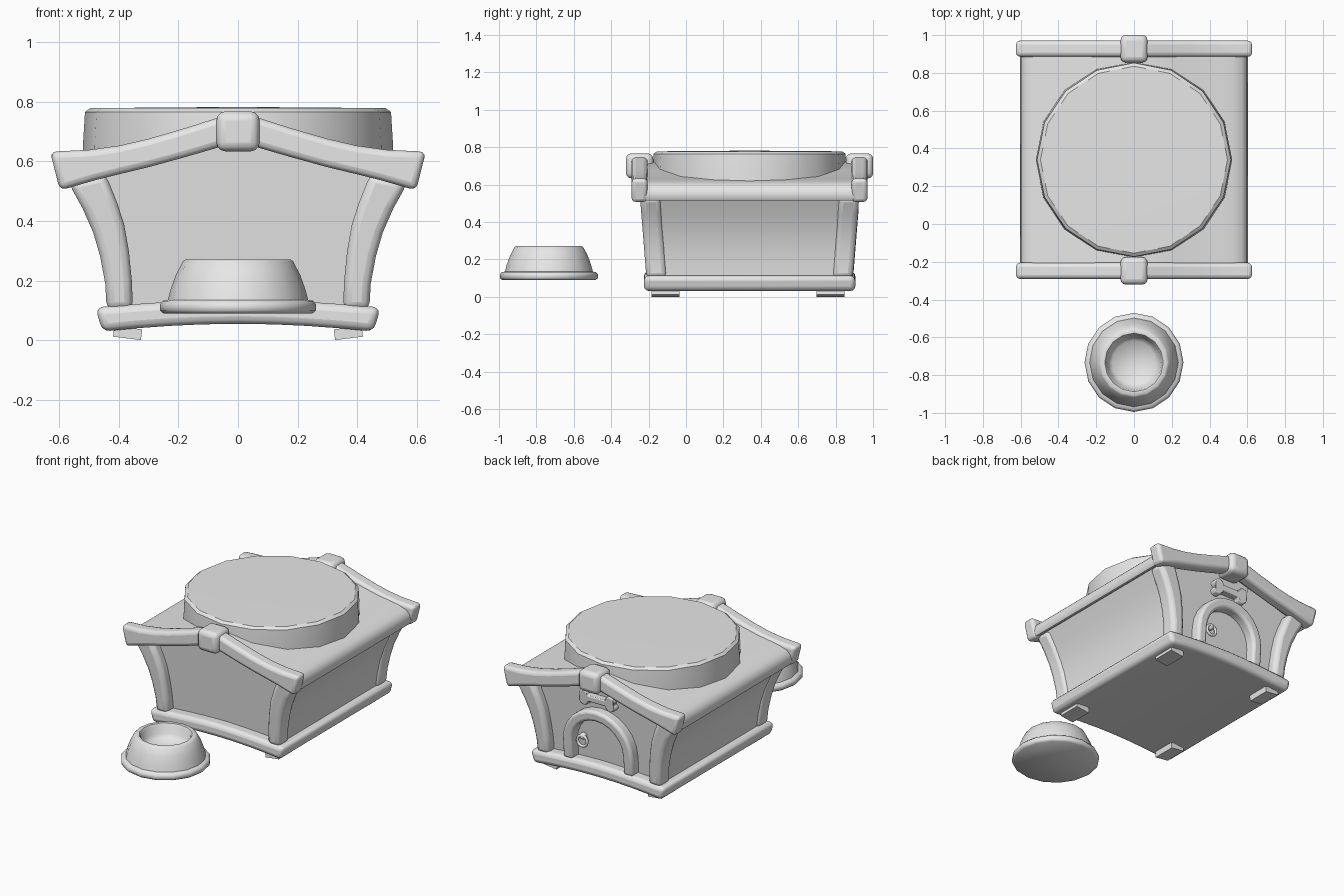
import bpy, bmesh, math
from mathutils import Matrix, Vector

if "Cube" in bpy.data.objects:
    bpy.data.objects.remove(bpy.data.objects["Cube"], do_unlink=True)

CY = 0.34       # middle of the house along y
LEAN = 0.08     # outward lean of the end walls

grey = bpy.data.materials.new("light_grey")
grey.use_nodes = True
grey.diffuse_color = (0.8, 0.8, 0.8, 1)
grey.node_tree.nodes["Principled BSDF"].inputs["Base Color"].default_value = (0.8, 0.8, 0.8, 1)


def finish(name, bm, bevel=0, segments=3, angle=35):
    bmesh.ops.recalc_face_normals(bm, faces=bm.faces)
    mesh = bpy.data.meshes.new(name)
    bm.to_mesh(mesh)
    bm.free()
    ob = bpy.data.objects.new(name, mesh)
    bpy.context.collection.objects.link(ob)
    mesh.materials.append(grey)
    if bevel:
        mod = ob.modifiers.new("Rounding", "BEVEL")
        mod.width, mod.segments = bevel, segments
        mod.limit_method, mod.angle_limit = "ANGLE", math.radians(40)
    bpy.ops.object.select_all(action="DESELECT")
    ob.select_set(True)
    bpy.context.view_layer.objects.active = ob
    bpy.ops.object.shade_smooth_by_angle(angle=math.radians(angle))
    return ob


def prism(name, upper, lower, y0, y1, lean0=0, lean1=0, **kw):
    """Solid between two matching x-z polylines, from y0 to y1; ends may lean with height."""
    bm = bmesh.new()
    rows = []
    for (ax, az), (bx, bz) in zip(upper, lower):
        rows.append([bm.verts.new((x, y + lean * (z - 0.12), z)) for x, z, y, lean in
                     ((ax, az, y0, lean0), (ax, az, y1, lean1),
                      (bx, bz, y1, lean1), (bx, bz, y0, lean0))])
    for a, b in zip(rows, rows[1:]):
        for i in range(4):
            j = (i + 1) % 4
            bm.faces.new((a[i], a[j], b[j], b[i]))
    bm.faces.new(rows[0])
    bm.faces.new(rows[-1])
    return finish(name, bm, **kw)


def both(half):
    """Mirror a polyline that runs from the centre outwards."""
    left = [(-x, z) for x, z in reversed(half)]
    return left + [p for p in half if p[0] > 0]


def lathe(name, profile, centre, sides=16, **kw):
    bm = bmesh.new()
    verts = [bm.verts.new((r, 0, z)) for r, z in profile]
    edges = [bm.edges.new(p) for p in zip(verts, verts[1:])]
    bmesh.ops.spin(bm, geom=verts + edges, cent=(0, 0, 0), axis=(0, 0, 1),
                   angle=math.tau, steps=sides)
    bmesh.ops.remove_doubles(bm, verts=bm.verts, dist=0.0005)
    bmesh.ops.translate(bm, verts=bm.verts, vec=centre)
    return finish(name, bm, **kw)


def block(name, centre, size, turn=0, **kw):
    bm = bmesh.new()
    bmesh.ops.create_cube(bm, size=1, matrix=Matrix.LocRotScale(
        Vector(centre), Matrix.Rotation(turn, 3, "Y"), Vector(size)))
    return finish(name, bm, **kw)


# Arched floor slab with rounded rim
prism("floor_slab", both([(0, .137), (.12, .134), (.24, .128), (.36, .12), (.478, .11)]),
      both([(0, .055), (.12, .053), (.23, .048), (.34, .04), (.455, .029)]),
      CY - .565, CY + .565, bevel=.026)

# Feet
for sx in (-1, 1):
    for y in (-.11, .772):
        block("foot", (sx * .37, y, .024), (.094, .15, .036), turn=-sx * .12)

# House body with curved side walls and gable ends
wall = [(.425, .1), (.432, .19), (.448, .28), (.472, .36), (.505, .44), (.55, .53), (.565, .56)]
bm = bmesh.new()
outline = [(-x, z) for x, z in wall] + [(0, .7)] + wall[::-1]
ends = [[bm.verts.new((x, CY + s * (.49 + LEAN * (z - .12)), z)) for x, z in outline]
        for s in (-1, 1)]
for ring in ends:
    bm.faces.new(ring)
for i in range(len(outline)):
    j = (i + 1) % len(outline)
    bm.faces.new((ends[0][i], ends[0][j], ends[1][j], ends[1][i]))
finish("house_body", bm)

# Curved corner posts
outer = [(.44, .1), (.445, .19), (.462, .28), (.485, .36), (.52, .44), (.57, .53)]
inner = [(.352, .1), (.356, .2), (.366, .3), (.382, .39), (.405, .46), (.445, .56)]
for sx in (-1, 1):
    for sy in (-1, 1):
        y = CY + sy * .498
        prism("corner_post", [(sx * x, z) for x, z in outer], [(sx * x, z) for x, z in inner],
              y - .055, y + .055, sy * LEAN, sy * LEAN, bevel=.028)

# Roof with rolled eaves
prism("roof",
      both([(0, .728), (.22, .677), (.37, .643), (.45, .631), (.52, .62), (.57, .605),
            (.597, .58), (.603, .535)]),
      both([(0, .685), (.22, .63), (.37, .593), (.45, .572), (.52, .55), (.55, .535),
            (.57, .52), (.59, .514)]),
      CY - .56, CY + .56, angle=40)

# Gable beams with ridge blocks
beam_top = [(0, .765), (.07, .745), (.18, .71), (.3, .675), (.4, .652), (.5, .638), (.63, .632)]
beam_low = [(0, .665), (.07, .645), (.18, .613), (.3, .58), (.4, .556), (.48, .536), (.597, .502)]
for sy in (-1, 1):
    y = CY + sy * .588
    prism("gable_beam", both(beam_top), both(beam_low), y - .043, y + .043, bevel=.022)
    block("ridge_block", (0, y, .7), (.144, .146, .134), bevel=.03)

# Round cushion on the roof
lathe("roof_cushion", [(0, .6), (.52, .6), (.52, .65), (.513, .765), (.495, .778), (0, .782)],
      (0, CY, 0), angle=30)


# Arched doorway on the back
def arch(r):
    return [(r, .12)] + [(r * math.cos(a), .238 + r * math.sin(a)) for a in
                         (math.pi * i / 12 for i in range(13))] + [(-r, .12)]


prism("door_frame", arch(.247), arch(.18), .79, .895, LEAN, LEAN, bevel=.018)

# Bone plaque above the door
bone = both([(.06, .02), (.067, .04), (.09, .052), (.115, .043), (.126, .022), (.112, .004)])
prism("bone_plaque", [(x, .55 + z) for x, z in bone], [(x, .55 - z) for x, z in bone],
      .82, .875, LEAN, LEAN, bevel=.006, segments=2)

# Door knob and pull ring
bm = bmesh.new()
bmesh.ops.create_uvsphere(bm, u_segments=12, v_segments=8, radius=.022,
                          matrix=Matrix.Translation((.125, .86, .275)))
finish("door_knob", bm)
bpy.ops.mesh.primitive_torus_add(location=(.125, .872, .248), rotation=(math.pi / 2, 0, 0),
                                 major_radius=.034, minor_radius=.009,
                                 major_segments=16, minor_segments=8)
pull = bpy.context.object
pull.name = "pull_ring"
pull.data.materials.append(grey)
bpy.ops.object.shade_smooth()

# Food bowl
lathe("food_bowl", [(0, .09), (.25, .09), (.262, .1), (.262, .12), (.252, .132), (.235, .135),
                    (.226, .17), (.208, .22), (.185, .264), (.176, .271), (.155, .27),
                    (.147, .258), (.138, .21), (.115, .185), (0, .175)],
      (0, -.733, 0), angle=50)
